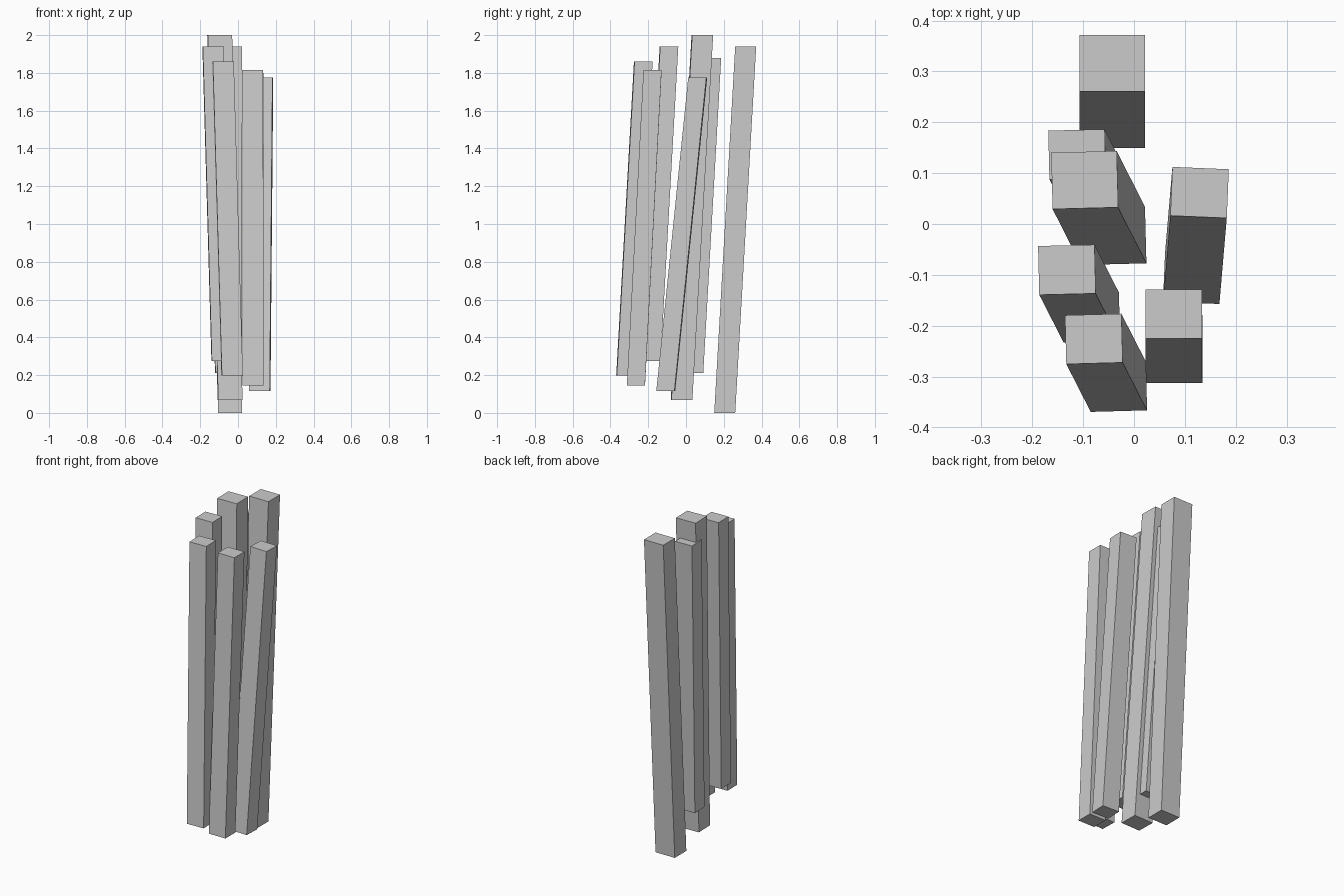
import bpy, bmesh, math
from mathutils import Matrix, Vector

if "Cube" in bpy.data.objects:
    bpy.data.objects.remove(bpy.data.objects["Cube"])


def leaning_column(name, size, angle, top, bottom):
    """Square column with level ends; its centre line runs from bottom to top."""
    top, bottom = Vector(top), Vector(bottom)
    lean = top - bottom
    mid = (top + bottom) / 2
    rot = Matrix.Rotation(math.radians(angle), 3, 'Z')
    bm = bmesh.new()
    bmesh.ops.create_cube(bm, size=1)
    for v in bm.verts:
        section = rot @ Vector((v.co.x * size[0], v.co.y * size[1], 0))
        v.co = mid + section + lean * v.co.z
    mesh = bpy.data.meshes.new(name)
    bm.to_mesh(mesh)
    bm.free()
    obj = bpy.data.objects.new(name, mesh)
    bpy.context.collection.objects.link(obj)


THICK, THIN = (0.129, 0.111), (0.111, 0.096)

# name, section, twist in degrees, top centre, bottom centre
columns = [
    # two thick columns in the middle and at the back
    ("back_column", THICK, 0, (-0.0425, 0.316, 1.94), (-0.0425, 0.205, 0)),
    ("centre_column", THICK, 1.5, (-0.097, 0.0865, 2.0), (-0.0415, -0.0235, 0.067)),
    # five thinner columns around them
    ("back_left_column", THIN, 1.4, (-0.112, 0.137, 1.88), (-0.065, 0.042, 0.21)),
    ("left_column", THIN, 1.4, (-0.132, -0.090, 1.94), (-0.084, -0.184, 0.275)),
    ("front_column", THIN, 1.6, (-0.079, -0.226, 1.86), (-0.031, -0.320, 0.198)),
    ("front_right_column", THIN, -0.2, (0.078, -0.177, 1.815), (0.079, -0.265, 0.145)),
    ("right_column", THIN, -2.4, (0.129, 0.062, 1.775), (0.1145, -0.107, 0.115)),
]
for c in columns:
    leaning_column(*c)
